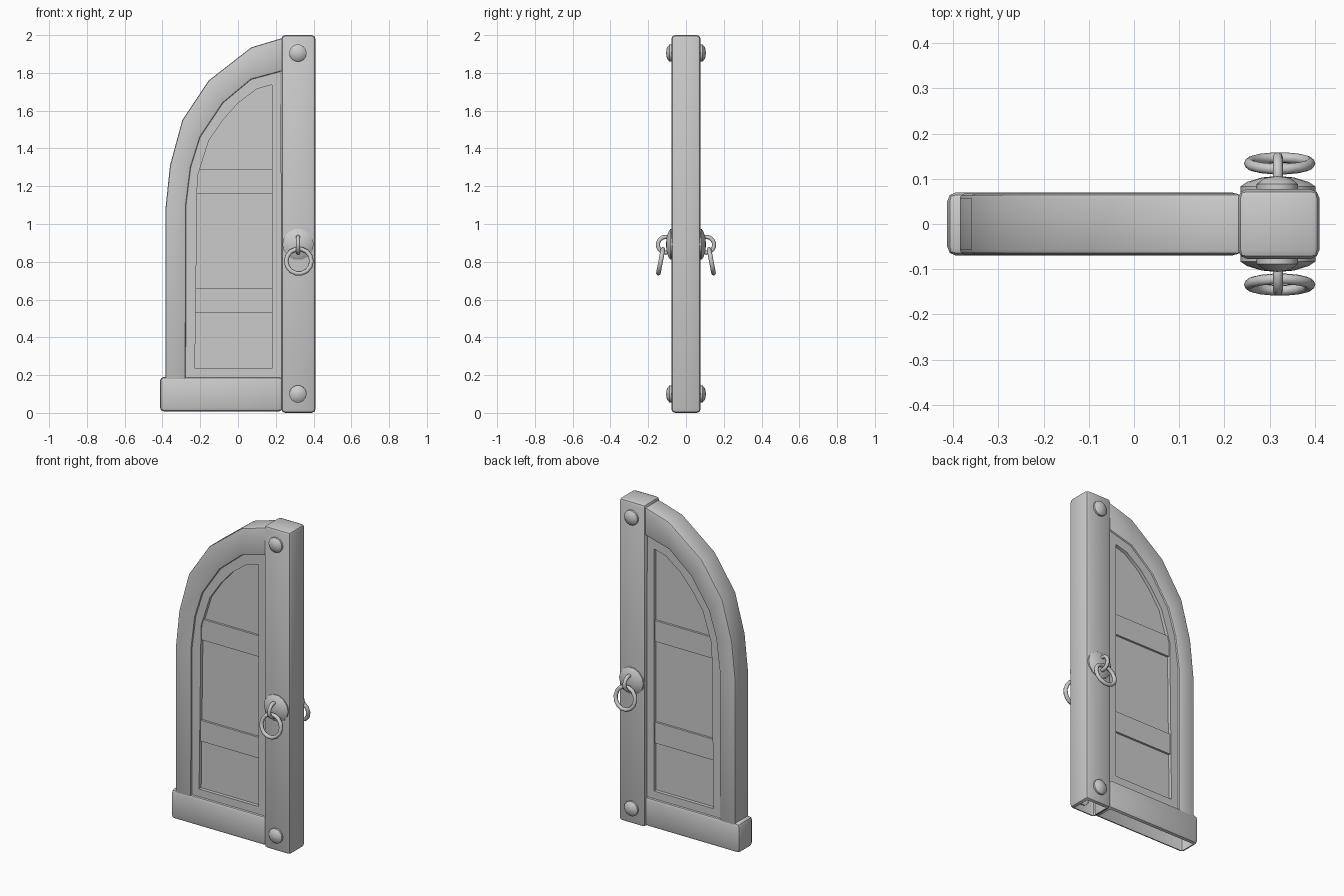
import bpy, bmesh
from math import pi, radians
from mathutils import Matrix

if "Cube" in bpy.data.objects:
    bpy.data.objects.remove(bpy.data.objects["Cube"])


def finish(name, bm, bevel=0.0, open_bottom=False, angle=35):
    bmesh.ops.recalc_face_normals(bm, faces=bm.faces)
    if bevel:
        edges = [e for e in bm.edges if e.calc_face_angle(0) > radians(40)]
        bmesh.ops.bevel(bm, geom=edges, offset=bevel, segments=2, profile=0.5, affect='EDGES')
    if open_bottom:
        bm.normal_update()
        bmesh.ops.delete(bm, geom=[f for f in bm.faces if f.normal.z < -0.99], context='FACES')
    me = bpy.data.meshes.new(name)
    bm.to_mesh(me)
    bm.free()
    ob = bpy.data.objects.new(name, me)
    bpy.context.collection.objects.link(ob)
    bpy.ops.object.select_all(action='DESELECT')
    ob.select_set(True)
    bpy.context.view_layer.objects.active = ob
    bpy.ops.object.shade_smooth_by_angle(angle=radians(angle))
    return ob


def box(name, x0, x1, z0, z1, depth, bevel=0.0, open_bottom=False):
    bm = bmesh.new()
    bmesh.ops.create_cube(bm, size=1)
    bmesh.ops.scale(bm, vec=(x1 - x0, 2 * depth, z1 - z0), verts=bm.verts)
    bmesh.ops.translate(bm, vec=((x0 + x1) / 2, 0, (z0 + z1) / 2), verts=bm.verts)
    return finish(name, bm, bevel, open_bottom)


def band(name, outer, inner, depth, closed=False, bevel=0.0):
    """Strip between two x-z outlines with equal point counts, given thickness in y."""
    bm = bmesh.new()
    rings = [[bm.verts.new((x, y, z)) for x, z in pts]
             for pts, y in ((outer, -depth), (inner, -depth), (inner, depth), (outer, depth))]
    n = len(outer)
    for i in range(n if closed else n - 1):
        j = (i + 1) % n
        for a in range(4):
            b = (a + 1) % 4
            bm.faces.new((rings[a][i], rings[a][j], rings[b][j], rings[b][i]))
    if not closed:
        bm.faces.new([r[0] for r in rings])
        bm.faces.new([r[-1] for r in rings])
    return finish(name, bm, bevel)


def dome(name, profile, x, z, side):
    """Turned cap on the post; profile is (radius, y distance)."""
    bm = bmesh.new()
    verts = [bm.verts.new((r, side * y, 0)) for r, y in profile]
    edges = [bm.edges.new(p) for p in zip(verts, verts[1:])]
    bmesh.ops.spin(bm, geom=verts + edges, axis=(0, 1, 0), cent=(0, 0, 0), angle=2 * pi, steps=14)
    bmesh.ops.remove_doubles(bm, verts=bm.verts, dist=1e-4)
    bmesh.ops.translate(bm, vec=(x, 0, z), verts=bm.verts)
    return finish(name, bm, angle=50)


def ring(name, loc, rot, major, minor):
    bpy.ops.mesh.primitive_torus_add(location=loc, rotation=rot, major_radius=major,
                                     minor_radius=minor, major_segments=14, minor_segments=8)
    ob = bpy.context.object
    ob.name = name
    bpy.ops.object.shade_smooth_by_angle(angle=radians(50))


# Post and bottom rail, open underneath
box("post", 0.23, 0.41, 0, 2, 0.077, 0.02, True)
box("bottom_rail", -0.413, 0.237, 0.008, 0.19, 0.07, 0.02, True)

# Arched outer frame
arch_out = [(-0.385, 0.17), (-0.385, 1.07), (-0.36, 1.31), (-0.295, 1.55),
            (-0.155, 1.76), (0.07, 1.935), (0.237, 1.985)]
arch_in = [(-0.277, 0.17), (-0.275, 1.1), (-0.25, 1.3), (-0.2, 1.46),
           (-0.08, 1.64), (0.07, 1.765), (0.237, 1.81)]
band("arched_frame", arch_out, arch_in, 0.067, bevel=0.01)

# Inner frame and recessed panel
panel = [(-0.228, 0.235), (-0.215, 1.25), (-0.155, 1.44), (-0.08, 1.55),
         (0.0, 1.64), (0.1, 1.715), (0.18, 1.737), (0.18, 0.235)]
edge = [(x - 0.012, z + 0.005) for x, z in arch_in] + [(0.237, 0.17)]
band("inner_frame", edge, panel, 0.056, closed=True)
bm = bmesh.new()
face = bm.faces.new([bm.verts.new((x, -0.035, z)) for x, z in panel])
ext = bmesh.ops.extrude_face_region(bm, geom=[face], use_keep_orig=True)["geom"]
bmesh.ops.translate(bm, vec=(0, 0.07, 0), verts=[v for v in ext if isinstance(v, bmesh.types.BMVert)])
finish("panel", bm)

# Cross bars
box("upper_bar", -0.218, 0.185, 1.16, 1.29, 0.048)
box("lower_bar", -0.226, 0.185, 0.53, 0.66, 0.048)

# Studs and ring handles on both sides
for side, tag in ((-1, "front"), (1, "back")):
    for z, level in ((0.1, "lower"), (1.905, "upper")):
        dome(f"{tag}_{level}_stud",
             [(0.046, 0.07), (0.046, 0.088), (0.03, 0.101), (0, 0.106)], 0.317, z, side)
    dome(f"{tag}_handle_plate",
         [(0.083, 0.07), (0.083, 0.083), (0.068, 0.093), (0.035, 0.103), (0, 0.106)], 0.318, 0.892, side)
    ring(f"{tag}_staple", (0.318, side * 0.107, 0.89), (0, pi / 2, 0), 0.04 + 0.002, 0.011)
    ring(f"{tag}_pull_ring", (0.322, side * 0.134, 0.803), (pi / 2 + side * 0.19, 0, 0), 0.067, 0.012)
